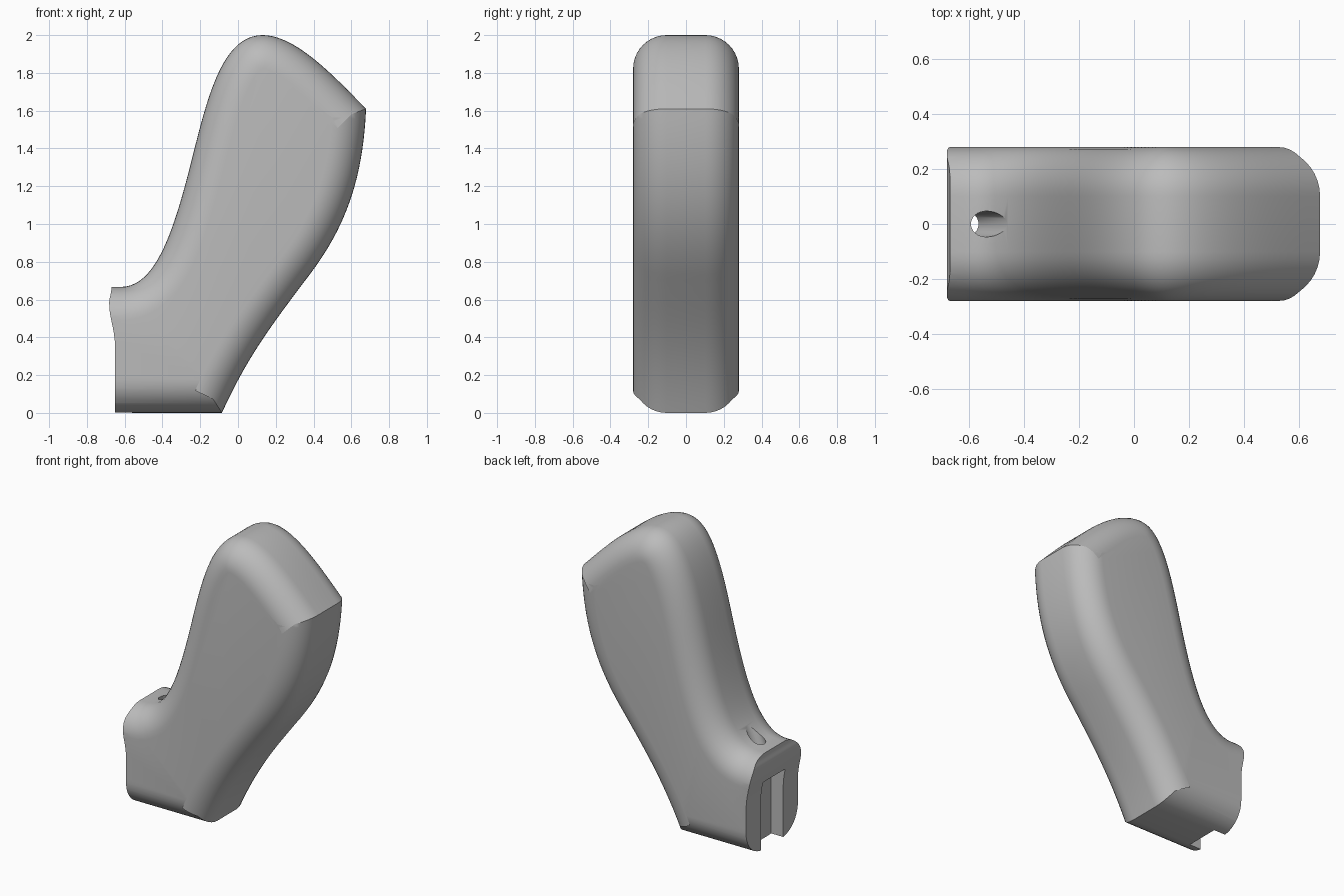
import bpy, bmesh, math
from mathutils import Vector, Matrix
from mathutils.geometry import interpolate_bezier

cube = bpy.data.objects.get("Cube")
if cube:
    bpy.data.objects.remove(cube, do_unlink=True)

HALF_WIDTH, FILLET, STEPS = 0.28, 0.178, 10

grey = bpy.data.materials.new("plain grey")
grey.use_nodes = True
colour = (0.5, 0.5, 0.5, 1)
grey.diffuse_color = colour
grey.node_tree.nodes["Principled BSDF"].inputs["Base Color"].default_value = colour


def add_object(name, bm):
    bmesh.ops.recalc_face_normals(bm, faces=bm.faces[:])
    mesh = bpy.data.meshes.new(name)
    bm.to_mesh(mesh)
    bm.free()
    obj = bpy.data.objects.new(name, mesh)
    bpy.context.collection.objects.link(obj)
    mesh.materials.append(grey)
    return obj


def loft(name, layers):
    """Join closed (outline, y) layers and cap both ends."""
    bm = bmesh.new()
    rings = [[bm.verts.new((p.x, y, p.y)) for p in outline] for outline, y in layers]
    n = len(rings[0])
    for a, b in zip(rings, rings[1:]):
        for i in range(n):
            j = (i + 1) % n
            bm.faces.new((a[i], a[j], b[j], b[i]))
    bm.faces.new(rings[0])
    bm.faces.new(rings[-1])
    return add_object(name, bm)


def inset(outline, d):
    """Move a clockwise outline inwards by d, with mitred corners."""
    result = []
    for i, p in enumerate(outline):
        a = (p - outline[i - 1]).normalized()
        b = (outline[(i + 1) % len(outline)] - p).normalized()
        na, nb = Vector((a.y, -a.x)), Vector((b.y, -b.x))
        result.append(p + (na + nb) * d / (1 + na.dot(nb)))
    return result


def bezier_path(segments, count):
    points = []
    for seg in segments:
        a, b, c, d = (Vector(p) for p in seg)
        for p in interpolate_bezier(a, b, c, d, count):
            if not points or (p - points[-1]).length > 1e-5:
                points.append(p)
    return points


def cut(target, cutter):
    mod = target.modifiers.new("cut", 'BOOLEAN')
    mod.operation, mod.solver, mod.object = 'DIFFERENCE', 'EXACT', cutter
    bpy.context.view_layer.objects.active = target
    bpy.ops.object.modifier_apply(modifier=mod.name)
    bpy.data.objects.remove(cutter, do_unlink=True)


# Side outline of the grip, clockwise; the left end runs long and is trimmed
outline = [Vector((-1.0, 0.667))] + bezier_path([
    [(-0.62, 0.667), (-0.43, 0.667), (-0.335, 0.98), (-0.24, 1.36)],
    [(-0.24, 1.36), (-0.16, 1.68), (-0.08, 2.0), (0.13, 2.0)],
    [(0.13, 2.0), (0.31, 2.0), (0.52, 1.77), (0.678, 1.61)],
    [(0.678, 1.61), (0.66, 1.2), (0.55, 0.95), (0.355, 0.70)],
    [(0.355, 0.70), (0.19, 0.48), (0.05, 0.30), (-0.085, 0)],
], 22) + [Vector((-1.0, 0))]

# Grip body with rounded long edges
front = []
for k in range(STEPS + 1):
    t = math.pi / 2 * k / STEPS
    front.append((inset(outline, FILLET * (1 - math.sin(t))),
                  -HALF_WIDTH + FILLET * (1 - math.cos(t))))
grip = loft("grip_body", front + [(o, -y) for o, y in reversed(front)])

# Slightly flared flat end face
end_curve = bezier_path([
    [(-0.65, -0.2), (-0.65, 0.0), (-0.65, 0.2), (-0.65, 0.34)],
    [(-0.65, 0.34), (-0.652, 0.45), (-0.682, 0.50), (-0.682, 0.58)],
    [(-0.682, 0.58), (-0.682, 0.62), (-0.67, 0.62), (-0.67, 0.67)],
], 8)
end_outline = end_curve + [Vector((-0.67, 0.9)), Vector((-1.3, 0.9)), Vector((-1.3, -0.2))]
cut(grip, loft("end_trim", [(end_outline, -0.5), (end_outline, 0.5)]))

# Slot in the end face, open at the bottom
slot = [Vector(p) for p in ((-0.9, -0.2), (-0.9, 0.47), (-0.56, 0.47), (-0.56, -0.2))]
cut(grip, loft("slot_cutter", [(slot, -0.12), (slot, 0.12)]))

# Slanted screw hole from the saddle into the slot
bm = bmesh.new()
bmesh.ops.create_cone(bm, cap_ends=True, segments=32, radius1=0.047, radius2=0.047, depth=0.5,
                      matrix=Matrix.Translation((-0.54, 0, 0.68)) @ Matrix.Rotation(math.radians(20), 4, 'Y'))
cut(grip, add_object("hole_cutter", bm))

bpy.ops.object.select_all(action='DESELECT')
grip.select_set(True)
bpy.context.view_layer.objects.active = grip
bpy.ops.object.shade_smooth_by_angle(angle=math.radians(30))
